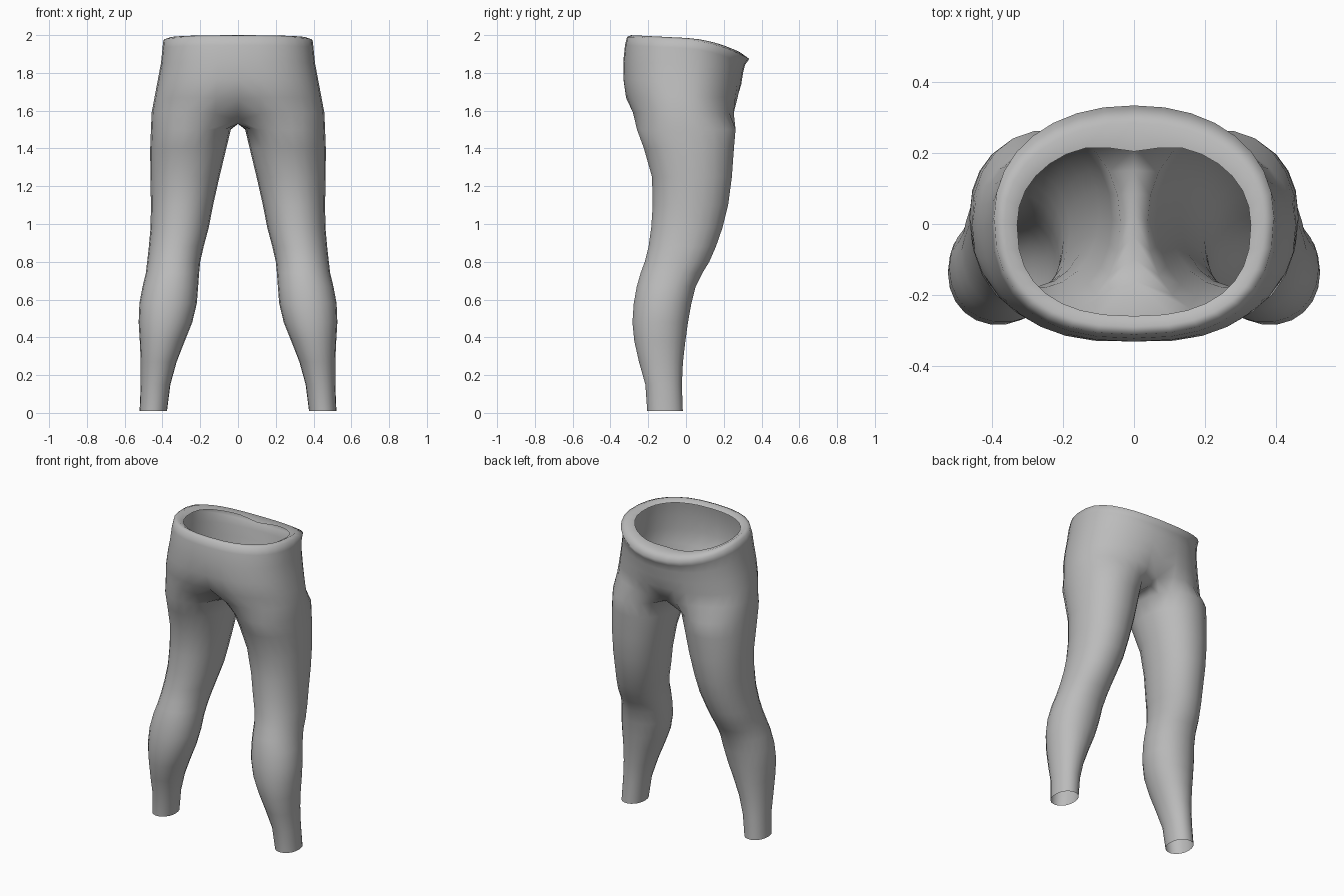
import bpy, bmesh
from math import sin, cos, pi, exp

if "Cube" in bpy.data.objects:
    bpy.data.objects.remove(bpy.data.objects["Cube"])

ARC = 17            # points on half a waist ring
BRIDGE = 5          # points under the crotch
SIDES = ARC + BRIDGE

# Waist to hip: z, half width, y min, y max, tilt, centre crease at y min and y max
TORSO = [
    (1.965, .33, -.26, .235, 1, 0, .03),
    (1.985, .365, -.29, .285, 1, 0, 0),
    (1.975, .395, -.312, .335, 1, 0, 0),
    (1.93, .40, -.323, .312, 1, 0, 0),
    (1.85, .408, -.332, .302, .6, 0, 0),
    (1.76, .425, -.336, .292, .3, .005, 0),
    (1.67, .442, -.328, .283, 0, .03, .015),
    (1.59, .457, -.30, .273, 0, .14, .06),
]
# Thigh to ankle: z, inner x, outer x, y min, y max
LEG = [
    (1.50, .038, .461, -.262, .265),
    (1.40, .062, .465, -.225, .256),
    (1.25, .098, .464, -.182, .245),
    (1.10, .132, .461, -.178, .225),
    (.98, .155, .463, -.186, .195),
    (.88, .182, .472, -.20, .16),
    (.80, .20, .481, -.22, .125),
    (.74, .206, .488, -.242, .088),
    (.67, .211, .505, -.262, .053),
    (.58, .218, .522, -.278, .03),
    (.48, .242, .526, -.285, .012),
    (.38, .282, .52, -.275, -.002),
    (.27, .325, .515, -.25, -.015),
    (.15, .358, .515, -.216, -.021),
    (.01, .376, .521, -.206, -.016),
]


def power(v, n):
    """Signed power for rounded-square cross-sections."""
    return (1 if v >= 0 else -1) * abs(v) ** (2 / n)


def torso_ring(bm, z, a, y0, y1, tilt, crease0, crease1):
    ring = []
    mid = (y0 + y1) / 2 + .01
    for i in range(ARC):
        t = pi * i / (ARC - 1)
        c = -cos(t)
        n = 2.45 if c < 0 else 2.15
        x = a * power(sin(t), n) if 0 < i < ARC - 1 else 0
        y = mid + power(c, n) * (y1 - mid if c > 0 else mid - y0)
        g = exp(-(x / .09) ** 2)
        y += g * (crease0 if c < 0 else -crease1)
        drop = tilt * (.05 * y + .75 * max(y, 0) ** 2)
        pull = g * .3 * (crease0 if c < 0 else crease1 * 2)
        ring.append(bm.verts.new((x, y, z - drop - pull)))
    return ring


def leg_ring(bm, z, x0, x1, y0, y1):
    ring = []
    for i in range(SIDES):
        t = 2 * pi * (i - (ARC - 1) / 2) / SIDES
        ring.append(bm.verts.new((
            (x0 + x1) / 2 + (x1 - x0) / 2 * power(cos(t), 2.1),
            (y0 + y1) / 2 + (y1 - y0) / 2 * power(sin(t), 2.1), z)))
    return ring


def loft(bm, upper, lower, closed):
    count = len(upper)
    for i in range(count if closed else count - 1):
        j = (i + 1) % count
        bm.faces.new((upper[i], lower[i], lower[j], upper[j]))


bm = bmesh.new()

# Waistband lip and hips
torso = [torso_ring(bm, *row) for row in TORSO]
for upper, lower in zip(torso, torso[1:]):
    loft(bm, upper, lower, False)

# Crotch strip closes the hip ring into a leg opening
hip = torso[-1]
first, last = hip[-1].co, hip[0].co
bridge = []
for k in range(1, BRIDGE + 1):
    p = first.lerp(last, k / (BRIDGE + 1))
    p.z = 1.53
    bridge.append(bm.verts.new(p))

# Leg, open at the ankle
rings = [hip + bridge] + [leg_ring(bm, *row) for row in LEG]
for upper, lower in zip(rings, rings[1:]):
    loft(bm, upper, lower, True)

# Faces point outwards
bm.normal_update()
outer = max(bm.faces, key=lambda f: f.calc_center_median().x)
if outer.normal.x < 0:
    bmesh.ops.reverse_faces(bm, faces=bm.faces[:])

mesh = bpy.data.meshes.new("leggings")
bm.to_mesh(mesh)
bm.free()
leggings = bpy.data.objects.new("leggings", mesh)
bpy.context.collection.objects.link(leggings)
for face in mesh.polygons:
    face.use_smooth = True

# Second leg by mirroring
mirror = leggings.modifiers.new("other_half", "MIRROR")
mirror.use_clip = True
mirror.merge_threshold = .001

# Plain grey cloth
grey = bpy.data.materials.new("grey_cloth")
grey.use_nodes = True
colour = (.5, .5, .5, 1)
grey.diffuse_color = colour
grey.node_tree.nodes["Principled BSDF"].inputs["Base Color"].default_value = colour
mesh.materials.append(grey)
